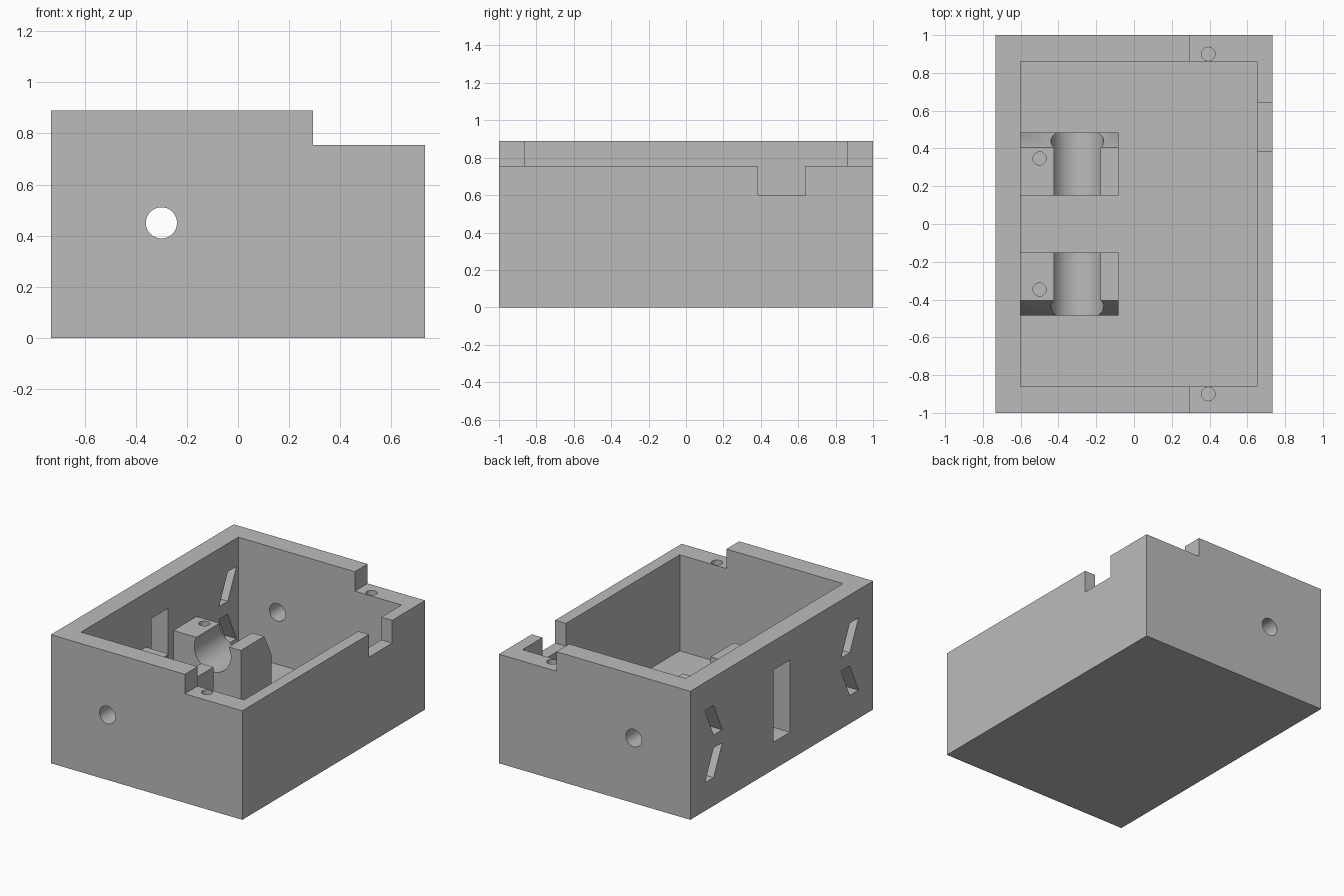
import bpy
import bmesh
from mathutils import Matrix, Vector

if "Cube" in bpy.data.objects:
    bpy.data.objects.remove(bpy.data.objects["Cube"], do_unlink=True)

grey = bpy.data.materials.new("plain_grey")
grey.use_nodes = True
GREY = (0.5, 0.5, 0.5, 1)
grey.diffuse_color = GREY
grey.node_tree.nodes["Principled BSDF"].inputs["Base Color"].default_value = GREY


def make(name, bm):
    bmesh.ops.recalc_face_normals(bm, faces=bm.faces)
    mesh = bpy.data.meshes.new(name)
    bm.to_mesh(mesh)
    bm.free()
    mesh.materials.append(grey)
    obj = bpy.data.objects.new(name, mesh)
    bpy.context.collection.objects.link(obj)
    return obj


def prism(name, profile, x0, x1):
    """Extrude a (y, z) profile along x."""
    bm = bmesh.new()
    face = bm.faces.new([bm.verts.new((x0, y, z)) for y, z in profile])
    ext = bmesh.ops.extrude_face_region(bm, geom=[face])
    moved = [v for v in ext["geom"] if isinstance(v, bmesh.types.BMVert)]
    bmesh.ops.translate(bm, verts=moved, vec=(x1 - x0, 0, 0))
    return make(name, bm)


def box(name, x, y, z):
    return prism(name, [(y[0], z[0]), (y[1], z[0]), (y[1], z[1]), (y[0], z[1])], *x)


def rod(name, centre, radius, length, axis):
    bm = bmesh.new()
    turn = Vector((0, 0, 1)).rotation_difference(Vector(axis)).to_matrix().to_4x4()
    bmesh.ops.create_cone(bm, cap_ends=True, segments=64, radius1=radius,
                          radius2=radius, depth=length,
                          matrix=Matrix.Translation(centre) @ turn)
    return make(name, bm)


def cut(target, cutter):
    cutter.hide_render = True
    mod = target.modifiers.new("cut", "BOOLEAN")
    mod.operation = "DIFFERENCE"
    mod.solver = "EXACT"
    mod.object = cutter
    bpy.context.view_layer.objects.active = target
    bpy.ops.object.modifier_apply(modifier=mod.name)
    bpy.data.objects.remove(cutter, do_unlink=True)


def smooth(obj):
    bpy.ops.object.select_all(action="DESELECT")
    obj.select_set(True)
    bpy.context.view_layer.objects.active = obj
    bpy.ops.object.shade_smooth_by_angle()


X, Y, Z = (1, 0, 0), (0, 1, 0), (0, 0, 1)
AXLE_X, AXLE_Z = -0.3, 0.45

# Open box with a lowered rim on one side
housing = box("housing", (-0.733, 0.733), (-1, 1), (0, 0.89))
cut(housing, box("cavity", (-0.6, 0.65), (-0.86, 0.86), (0.09, 1.2)))
cut(housing, box("rim_step", (0.293, 1), (-1.2, 1.2), (0.755, 1.3)))
cut(housing, box("rim_notch", (0.6, 1), (0.385, 0.64), (0.597, 1.2)))

# Shaft holes and rim screw holes, front and back
for side in (-1, 1):
    cut(housing, rod("shaft_hole", (AXLE_X, side * 0.93, AXLE_Z), 0.061, 0.3, Y))
    cut(housing, rod("rim_screw_hole", (0.393, side * 0.9, 0.755), 0.036, 0.5, Z))

# Centre slot and slanted slots through the side wall
cut(housing, box("centre_slot", (-0.9, -0.5), (-0.09, 0.09), (0.19, 0.69)))
for side in (-1, 1):
    for outer, inner in ((0.195, 0.4), (0.695, 0.49)):
        slot = [(0.84, outer), (0.745, outer), (0.65, inner), (0.745, inner)]
        cut(housing, prism("slanted_slot", [(side * y, z) for y, z in slot], -0.9, -0.5))
smooth(housing)

# Two cradles with a round trough, bevelled outer end and screw hole
for side, label in ((-1, "front"), (1, "back")):
    outline = [(0.15, 0.085), (0.485, 0.085), (0.485, 0.36), (0.405, 0.515), (0.15, 0.515)]
    cradle = prism(label + "_cradle", [(side * y, z) for y, z in outline], -0.605, -0.083)
    cut(cradle, rod("trough", (AXLE_X, side * 0.3, AXLE_Z), 0.14, 0.8, Y))
    cut(cradle, rod("cradle_screw_hole", (-0.5, side * 0.347, 0.515), 0.035, 0.5, Z))
    smooth(cradle)
